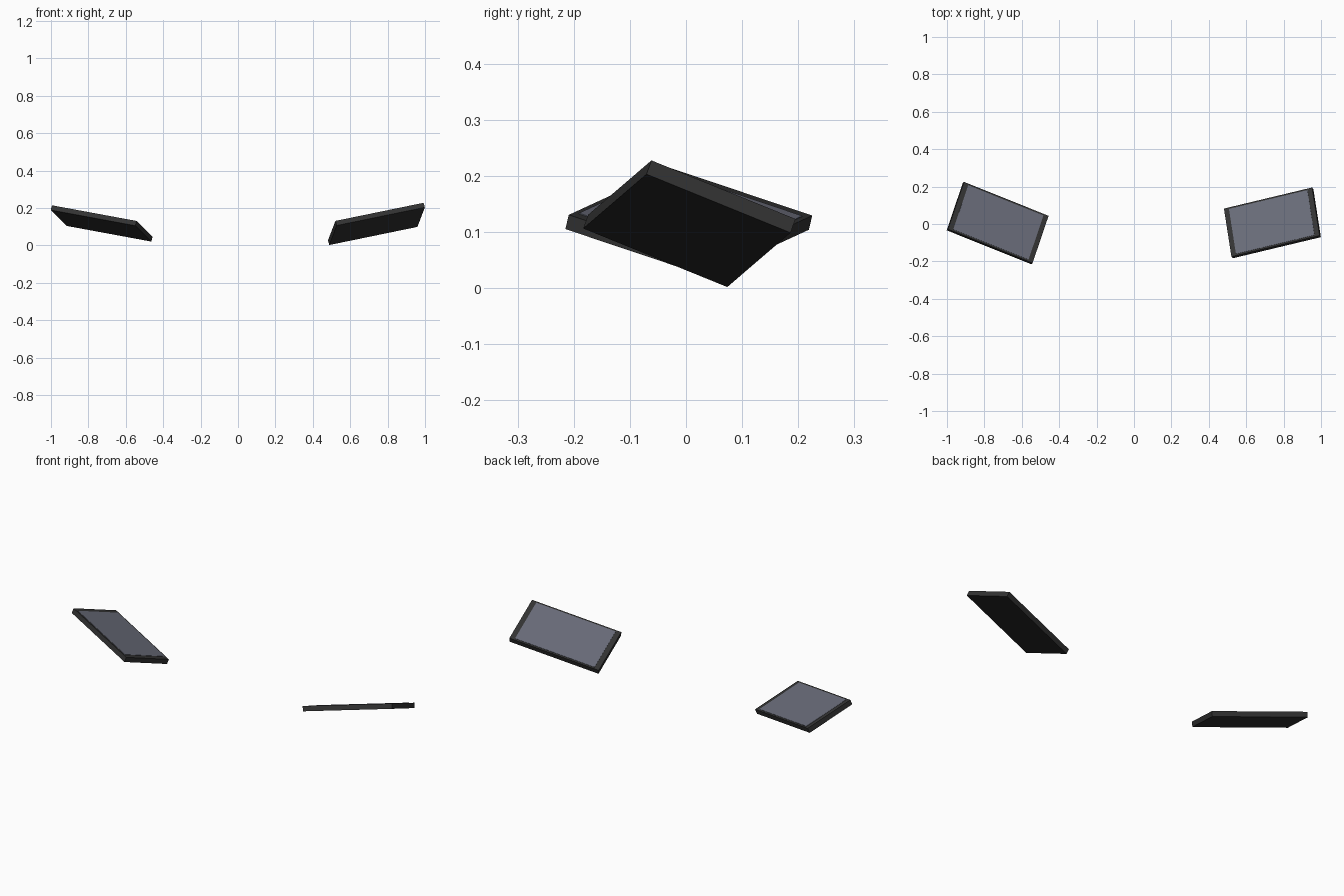
import bpy
from mathutils import Vector, Matrix

if "Cube" in bpy.data.objects:
    bpy.data.objects.remove(bpy.data.objects["Cube"])


def material(name, rgb):
    m = bpy.data.materials.new(name)
    m.diffuse_color = (*rgb, 1)
    m.use_nodes = True
    m.node_tree.nodes["Principled BSDF"].inputs["Base Color"].default_value = m.diffuse_color
    return m


DARK = material("charcoal", (0.033, 0.033, 0.033))
BLUE = material("slate_blue", (0.14, 0.148, 0.19))

LENGTH, WIDTH, THICK = 0.494, 0.28, 0.027


def box(name, frame, size, offset, mat):
    """Box of given size in the tilted frame, lifted by offset along its normal."""
    bpy.ops.mesh.primitive_cube_add(size=1)
    ob = bpy.context.object
    ob.name = name
    ob.data.transform(Matrix.Translation((0, 0, offset)) @ Matrix.Diagonal((*size, 1)))
    ob.matrix_world = frame
    ob.data.materials.append(mat)


def slab(side, centre, along, across):
    # Orthonormal frame from the two edge directions
    u = Vector(along).normalized()
    n = u.cross(Vector(across)).normalized()
    v = n.cross(u)
    frame = Matrix.Translation(centre) @ Matrix((u, v, n)).transposed().to_4x4()
    # Dark tilted slab
    box(side + "_slab", frame, (LENGTH, WIDTH, THICK), 0, DARK)
    # Thin blue plate on the upper face, wider margin at the ends
    box(side + "_top_plate", frame, (LENGTH - 0.054, WIDTH - 0.018, 0.002),
        THICK / 2 + 0.0005, BLUE)


slab("left", (-0.729, 0.005, 0.1175), (0.449, -0.18, -0.083), (0.087, 0.252, -0.085))
slab("right", (0.74, 0.006, 0.115), (0.472, 0.113, 0.097), (-0.043, 0.256, -0.105))
